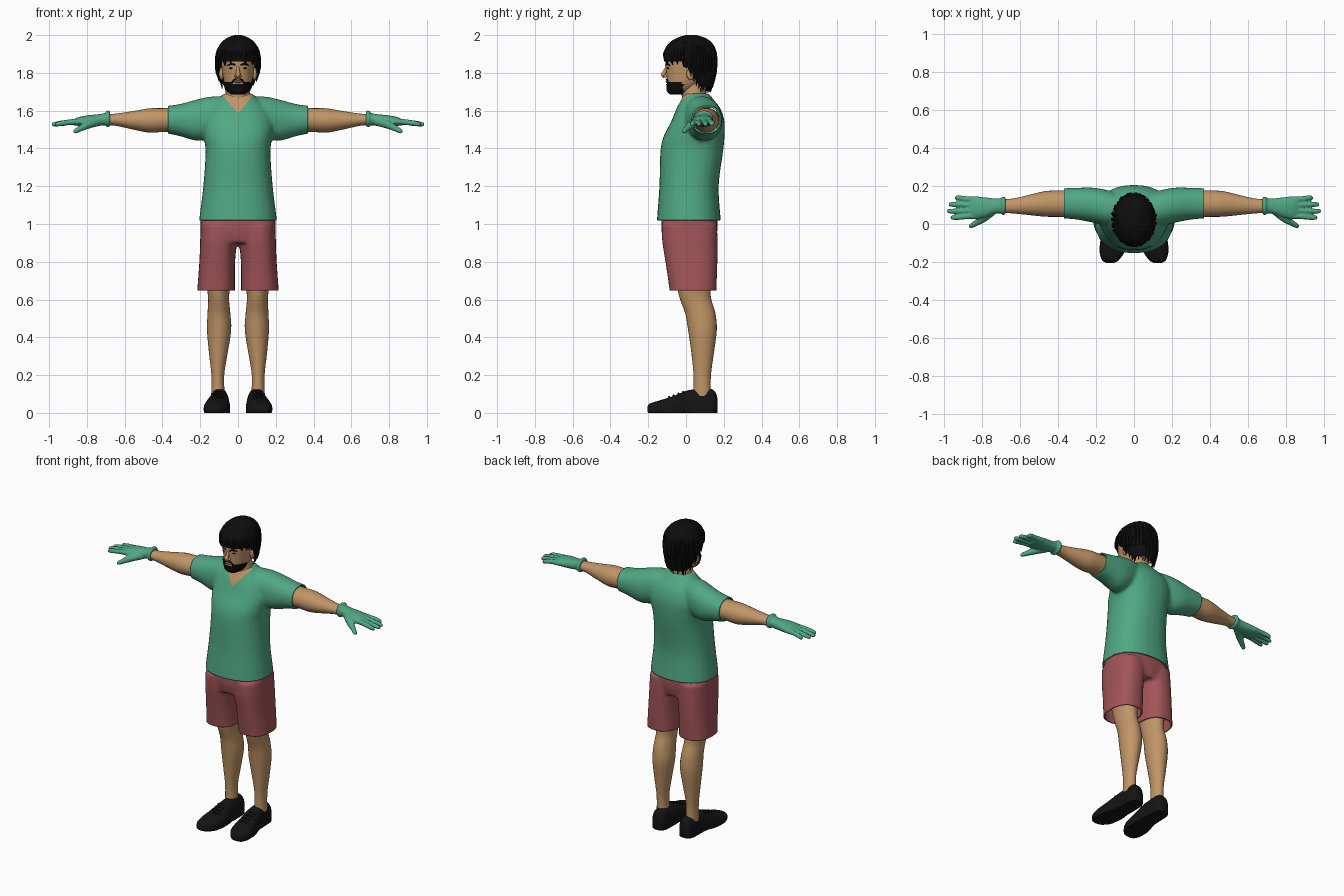
import bpy, bmesh, math, random
from mathutils import Vector

random.seed(4)
cube = bpy.data.objects.get("Cube")
if cube:
    bpy.data.objects.remove(cube, do_unlink=True)


def material(name, rgb):
    m = bpy.data.materials.new(name)
    m.use_nodes = True
    m.diffuse_color = (*rgb, 1)
    bsdf = m.node_tree.nodes["Principled BSDF"]
    bsdf.inputs["Base Color"].default_value = (*rgb, 1)
    bsdf.inputs["Roughness"].default_value = 0.8
    return m


GREEN = material("green cloth", (0.08, 0.39, 0.23))
RED = material("dull red cloth", (0.36, 0.09, 0.10))
SKIN = material("tan skin", (0.53, 0.30, 0.135))
HAIR = material("black hair", (0.004, 0.004, 0.004))
SHOE = material("black shoe", (0.007, 0.007, 0.007))
LIP = material("brown lip", (0.32, 0.14, 0.08))
SIDES = (("left_", 1), ("right_", -1))


def spline(rows, k=4):
    """Smooth curve through rows of numbers."""
    out = []
    for i in range(len(rows) - 1):
        p = [rows[max(0, min(len(rows) - 1, i + d))] for d in (-1, 0, 1, 2)]
        for j in range(k):
            t = j / k
            out.append([b + t / 2 * (c - a + t * (2 * a - 5 * b + 4 * c - d + t * (3 * (b - c) + d - a)))
                        for a, b, c, d in zip(*p)])
    return out + [list(rows[-1])]


def bridge(bm, rings):
    """Skin a stack of closed rings and cap both ends."""
    vs = [[bm.verts.new(p) for p in r] for r in rings]
    n = len(vs[0])
    for r0, r1 in zip(vs, vs[1:]):
        for i in range(n):
            bm.faces.new((r0[i], r0[(i + 1) % n], r1[(i + 1) % n], r1[i]))
    bm.faces.new(vs[0])
    bm.faces.new(vs[-1])


def loft(bm, rows, axis="z", s=1, n=2.2, seg=28, grow=0, floor=-1):
    """Rows: position on the axis, centre (two), radius (two)."""
    rings = []
    for t, a, b, ra, rb in spline(rows):
        ring = []
        for i in range(seg):
            c, q = math.cos(math.tau * i / seg), math.sin(math.tau * i / seg)
            u = a + (ra + grow) * math.copysign(abs(c) ** (2 / n), c)
            v = b + (rb + grow) * math.copysign(abs(q) ** (2 / n), q)
            x, y, z = {"z": (u, v, t), "x": (t, u, v), "y": (u, t, v)}[axis]
            ring.append((x * s, y, max(z, floor)))
        rings.append(ring)
    bridge(bm, rings)


def tube(bm, rows, s=1, seg=10):
    """Rows: x, y, z, radius along a bent tube."""
    rows = spline(rows, 3)
    pts = [Vector((x * s, y, z)) for x, y, z, r in rows]
    rings = []
    for i, p in enumerate(pts):
        d = pts[min(i + 1, len(pts) - 1)] - pts[max(i - 1, 0)]
        side = d.cross(Vector((0.3, 0.2, 1)) if abs(d.z) < 0.8 * d.length else Vector((0, 1, 0))).normalized()
        up = d.cross(side).normalized()
        rings.append([p + rows[i][3] * (side * math.cos(math.tau * j / seg) + up * math.sin(math.tau * j / seg))
                      for j in range(seg)])
    bridge(bm, rings)


def blob(bm, centre, size):
    made = bmesh.ops.create_uvsphere(bm, u_segments=16, v_segments=10, radius=1)["verts"]
    for v in made:
        v.co = Vector(c + k * r for c, k, r in zip(centre, v.co, size))


def finish(name, bm, mat):
    bmesh.ops.recalc_face_normals(bm, faces=bm.faces)
    me = bpy.data.meshes.new(name)
    bm.to_mesh(me)
    bm.free()
    me.materials.append(mat)
    me.shade_smooth()
    me.set_sharp_from_angle(angle=math.radians(50))
    ob = bpy.data.objects.new(name, me)
    bpy.context.collection.objects.link(ob)
    return ob


def fuse(name, bm, mat, voxel, rounds, hems=()):
    """Melt overlapping pieces into one skin, then trim it at the hems."""
    ob = finish(name, bm, mat)
    rm = ob.modifiers.new("melt", "REMESH")
    rm.mode, rm.voxel_size = "VOXEL", voxel
    sm = ob.modifiers.new("relax", "SMOOTH")
    sm.factor, sm.iterations = 0.5, rounds
    ev = ob.evaluated_get(bpy.context.evaluated_depsgraph_get())
    me = bpy.data.meshes.new_from_object(ev)
    bpy.data.objects.remove(ob, do_unlink=True)
    bm = bmesh.new()
    bm.from_mesh(me)
    for co, no in hems:
        bmesh.ops.bisect_plane(bm, geom=bm.verts[:] + bm.edges[:] + bm.faces[:],
                               plane_co=co, plane_no=no, clear_outer=True)
    ob = finish(name, bm, mat)
    if hems:
        so = ob.modifiers.new("cloth thickness", "SOLIDIFY")
        so.thickness, so.offset = 0.008, -1
    return ob


# Shirt: torso and two sleeves
bm = bmesh.new()
loft(bm, [(.97, 0, .015, .208, .170), (1.02, 0, .015, .206, .169), (1.2, 0, .016, .184, .157),
          (1.38, 0, .03, .172, .166), (1.46, 0, .042, .182, .162), (1.54, 0, .062, .19, .142),
          (1.61, 0, .066, .16, .117), (1.66, 0, .06, .11, .085), (1.69, 0, .055, .075, .068)], n=2.3)
for _, s in SIDES:
    loft(bm, [(.04, .075, 1.575, .07, .10), (.14, .085, 1.565, .093, .11), (.22, .1, 1.55, .092, .109),
              (.3, .107, 1.55, .084, .087), (.37, .109, 1.552, .08, .074), (.4, .109, 1.552, .08, .073)], "x", s)
shirt = fuse("shirt", bm, GREEN, .01, 6, [((0, 0, 1.02), (0, 0, -1)), ((.37, 0, 0), (1, 0, 0)), ((-.37, 0, 0), (-1, 0, 0))])

# V neckline: slice the front and colour the opening
bm = bmesh.new()
bm.from_mesh(shirt.data)
base = Vector((0, 0, 1.585))
slopes = [Vector((s * .77, 0, -.64)) for s in (1, -1)]
for no in slopes:
    bmesh.ops.bisect_plane(bm, geom=bm.verts[:] + bm.edges[:] + bm.faces[:], plane_co=base, plane_no=no)
for f in bm.faces:
    c = f.calc_center_median()
    f.material_index = int(c.y < .04 and all((c - base).dot(no) < 0 for no in slopes))
bm.to_mesh(shirt.data)
bm.free()
shirt.data.materials.append(SKIN)

# Shorts: two legs joined at the hips
bm = bmesh.new()
loft(bm, [(.9, 0, .018, .17, .135), (.97, 0, .018, .198, .149), (1.06, 0, .018, .194, .146)], n=2.4)
for _, s in SIDES:
    loft(bm, [(.61, .116, .037, .1, .124), (.645, .116, .037, .1, .124), (.78, .111, .03, .095, .136),
              (.86, .106, .024, .096, .143), (.92, .1, .02, .1, .147), (1.0, .098, .018, .098, .147)], s=s, n=2.4)
fuse("shorts", bm, RED, .01, 4, [((0, 0, .648), (0, 0, -1)), ((0, 0, 1.035), (0, 0, 1))])

for side, s in SIDES:
    # Bare leg
    bm = bmesh.new()
    loft(bm, [(.09, .106, .085, .036, .045), (.2, .107, .086, .034, .046), (.32, .104, .088, .05, .06),
              (.44, .1, .087, .064, .076), (.53, .101, .075, .06, .08), (.62, .103, .047, .056, .084),
              (.76, .106, .035, .075, .1)], s=s, n=2)
    finish(side + "leg", bm, SKIN)

    # Shoe with laces
    bm = bmesh.new()
    loft(bm, [(-.205, .125, .02, .02, .012), (-.19, .124, .02, .045, .03), (-.14, .115, .02, .067, .046),
              (-.07, .108, .02, .066, .068), (0, .1, .03, .055, .086), (.06, .098, .03, .05, .097),
              (.13, .098, .03, .047, .097), (.155, .098, .035, .038, .075), (.166, .098, .04, .02, .04)],
         "y", s, 2.6, floor=0)
    for k in range(4):
        y, z = -.09 + k * .025, .084 + k * .009
        tube(bm, [(.075, y, z - .008, .005), (.105, y, z, .006), (.135, y, z - .008, .005)], s, 6)
    finish(side + "shoe", bm, SHOE)

    # Forearm
    bm = bmesh.new()
    loft(bm, [(.3, .107, 1.552, .07, .064), (.4, .107, 1.55, .069, .063), (.47, .106, 1.548, .067, .064),
              (.56, .1, 1.549, .052, .048), (.64, .095, 1.552, .039, .033), (.71, .095, 1.552, .035, .027)], "x", s, 2)
    finish(side + "forearm", bm, SKIN)

    # Glove: rolled cuff, palm, four fingers and thumb
    bm = bmesh.new()
    loft(bm, [(.678, .096, 1.557, .044, .04), (.692, .096, 1.557, .049, .044), (.705, .096, 1.555, .04, .033),
              (.74, .093, 1.55, .042, .031), (.79, .087, 1.546, .054, .03), (.84, .086, 1.543, .057, .024),
              (.872, .086, 1.538, .053, .015)], "x", s)
    for y, tip in ((.131, .945), (.101, .978), (.07, .986), (.041, .968)):
        out = y + (y - .085) * .15
        tube(bm, [(.82, y, 1.543, .016), (.88, y, 1.54, .0155), (.94 * .5 + tip * .5 - .02, out, 1.533, .014),
                  (tip - .008, out, 1.527, .0115), (tip, out, 1.526, .005)], s)
    tube(bm, [(.74, .075, 1.542, .024), (.79, .033, 1.527, .022), (.835, .004, 1.505, .016),
              (.862, -.012, 1.49, .012), (.868, -.016, 1.486, .005)], s)
    fuse(side + "glove", bm, GREEN, .005, 3)

# Neck and head
bm = bmesh.new()
loft(bm, [(1.56, 0, .06, .07, .06), (1.62, 0, .058, .076, .069), (1.68, 0, .043, .067, .066),
          (1.73, 0, .04, .06, .062), (1.8, 0, .04, .06, .06)], n=2)
finish("neck", bm, SKIN)

HEAD = [(1.685, 0, -.045, .025, .03), (1.7, 0, -.035, .048, .058), (1.74, 0, -.008, .07, .09),
        (1.79, 0, .014, .081, .117), (1.85, 0, .02, .088, .128), (1.92, 0, .024, .088, .122),
        (1.97, 0, .024, .058, .085), (1.985, 0, .024, .02, .03)]
bm = bmesh.new()
loft(bm, HEAD, n=2.1, seg=40)
tube(bm, [(0, -.1, 1.835, .007), (0, -.112, 1.808, .01), (0, -.12, 1.79, .013), (0, -.112, 1.778, .008)])
for _, s in SIDES:
    blob(bm, (.011 * s, -.108, 1.784), (.009, .011, .008))
    blob(bm, (.088 * s, .025, 1.795), (.012, .022, .034))
finish("head", bm, SKIN)

# Eyes, brows and mouth
for side, s in SIDES:
    bm = bmesh.new()
    blob(bm, (.034 * s, -.094, 1.825), (.013, .008, .004))
    tube(bm, [(.014, -.107, 1.842, .004), (.035, -.101, 1.847, .005), (.056, -.085, 1.84, .003)], s)
    finish(side + "eye_and_brow", bm, HAIR)
bm = bmesh.new()
blob(bm, (0, -.1, 1.753), (.024, .008, .006))
finish("lips", bm, LIP)

# Beard: a shell over the jaw with a gap for the mouth
bm = bmesh.new()
loft(bm, HEAD[:4], n=2.1, seg=40, grow=.007)
drop = []
for f in bm.faces:
    c = f.calc_center_median()
    if c.z > 1.755 or c.y > -.015 or (abs(c.x) < .02 and c.z > 1.742):
        drop.append(f)
bmesh.ops.delete(bm, geom=drop, context="FACES")
for _, s in SIDES:
    tube(bm, [(.003, -.106, 1.768, .003), (.02, -.102, 1.764, .004), (.034, -.094, 1.745, .004)], s)
finish("beard", bm, HAIR)


# Hair: cap trimmed at the hairline, with loose locks
def hairline(y):
    return max(1.72, 1.865 - 1.3 * max(0, y + .03))


bm = bmesh.new()
loft(bm, [(1.715, 0, .095, .065, .045), (1.76, 0, .065, .09, .088), (1.8, 0, .037, .1, .121),
          (1.86, 0, .022, .107, .138), (1.92, 0, .022, .107, .136), (1.96, 0, .025, .088, .112),
          (1.985, 0, .027, .058, .075), (2.0, 0, .027, .02, .03)], n=2.1, seg=48)
drop = [f for f in bm.faces if f.calc_center_median().z < hairline(f.calc_center_median().y)]
bmesh.ops.delete(bm, geom=drop, context="FACES")
for k in range(44):
    a = math.tau * (k + random.uniform(-.3, .3)) / 44
    x, y = math.sin(a), -math.cos(a)
    end = hairline(.022 + .13 * y) - random.uniform(-.005, .028)
    swing = random.uniform(-.015, .015)
    pull = .8 if end < 1.77 else .95
    tube(bm, [(.08 * x, .022 + .1 * y, 1.96, .008), (.104 * x, .022 + .13 * y, 1.91, .012),
              (.106 * x + swing / 2, .022 + .132 * y, (1.9 + end) / 2, .011),
              (.108 * pull * x + swing, .022 + .134 * pull * y, end, .002)], seg=6)
finish("hair", bm, HAIR)
